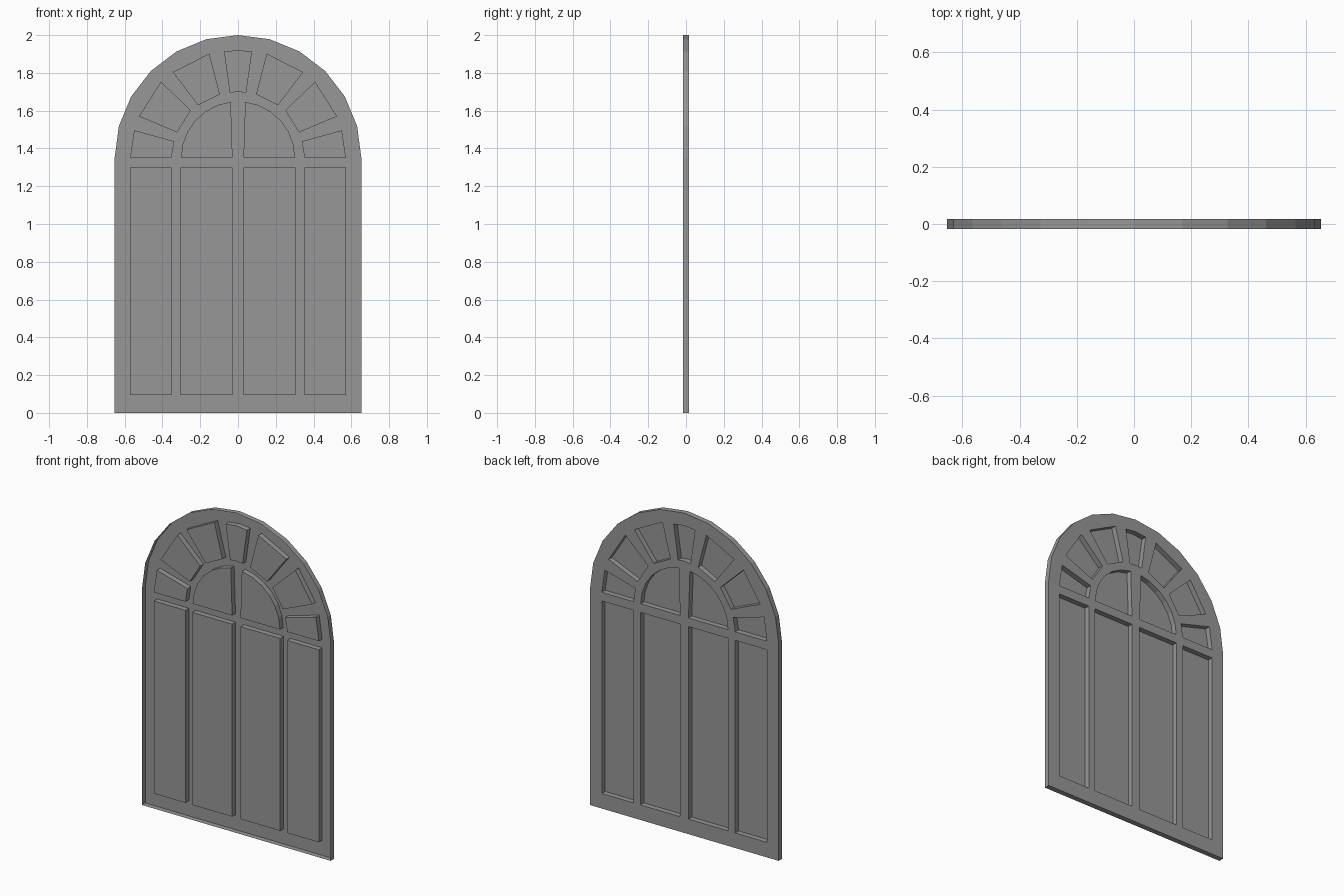
import bpy, bmesh, math

if "Cube" in bpy.data.objects:
    bpy.data.objects.remove(bpy.data.objects["Cube"])

FRONT, BACK = -0.0167, 0.0167   # open front rim / frame face at the back
CZ = 1.35                       # centre height of the arch

grey = bpy.data.materials.new("warm_grey")
grey.diffuse_color = (0.31, 0.31, 0.31, 1)
grey.use_nodes = True
grey.node_tree.nodes["Principled BSDF"].inputs["Base Color"].default_value = grey.diffuse_color


def arc(rx, rz, a0, a1, n):
    """Points on an arc about the arch centre, degrees from +x."""
    pts = []
    for i in range(n + 1):
        a = math.radians(a0 + (a1 - a0) * i / n)
        pts.append((rx * math.cos(a), CZ + rz * math.sin(a)))
    return pts


def mirror(pts):
    return [(-x, z) for x, z in reversed(pts)]


def rect(x0, x1, z0, z1):
    return [(x0, z0), (x1, z0), (x1, z1), (x0, z1)]


def finish(bm, name):
    me = bpy.data.meshes.new(name)
    bm.to_mesh(me)
    bm.free()
    me.materials.append(grey)
    ob = bpy.data.objects.new(name, me)
    bpy.context.collection.objects.link(ob)
    return ob


# Outer outline: straight sides with a 12 segment arch
outline = [(-0.653, 0), (0.653, 0)] + arc(0.653, 0.65, 0, 180, 12)

# Right-hand openings: tall panes, fan light halves and wedge panes
half = [
    rect(0.029, 0.304, 0.094, 1.298),
    rect(0.352, 0.571, 0.094, 1.298),
    [(0.029, 1.352)] + arc(0.302, 0.299, 0.5, 82.7, 6),
    [(0.352, 1.352), (0.571, 1.352), (0.55, 1.496), (0.338, 1.438)],
    [(0.323, 1.485), (0.524, 1.570), (0.408, 1.753), (0.250, 1.602)],
    [(0.212, 1.629), (0.345, 1.804), (0.152, 1.902), (0.096, 1.687)],
]
keystone = [(-0.043, 1.695), (0, 1.70), (0.043, 1.695),
            (0.074, 1.912), (0, 1.921), (-0.074, 1.912)]
openings = half + [mirror(p) for p in half] + [keystone]

# Frame: back face with openings, plus outer rim and reveals running forward
bm = bmesh.new()
face_edges = []
walls = []
for loop in [outline] + openings:
    b = [bm.verts.new((x, BACK, z)) for x, z in loop]
    f = [bm.verts.new((x, FRONT, z)) for x, z in loop]
    for i in range(len(loop)):
        j = (i + 1) % len(loop)
        face_edges.append(bm.edges.new((b[i], b[j])))
        walls.append((b[i], f[i], f[j], b[j]) if loop is outline
                     else (b[j], f[j], f[i], b[i]))
bmesh.ops.triangle_fill(bm, edges=face_edges, use_beauty=True,
                        use_dissolve=False, normal=(0, 1, 0))
for w in walls:
    bm.faces.new(w)
for fc in bm.faces:
    fc.normal_update()
    if abs(fc.normal.y) > 0.9 and fc.normal.y < 0:
        fc.normal_flip()
# Outer rim faces outward, reveals face into their openings
bmesh.ops.recalc_face_normals(bm, faces=bm.faces[:])
ref = next(fc for fc in bm.faces if abs(fc.normal.y) > 0.9)
if ref.normal.y < 0:
    bmesh.ops.reverse_faces(bm, faces=bm.faces[:])
finish(bm, "arched_frame")

# Panes closing each opening at the front plane
bm = bmesh.new()
for loop in openings:
    fc = bm.faces.new([bm.verts.new((x, FRONT, z)) for x, z in loop])
    fc.normal_update()
    if fc.normal.y < 0:
        fc.normal_flip()
finish(bm, "window_panes")
